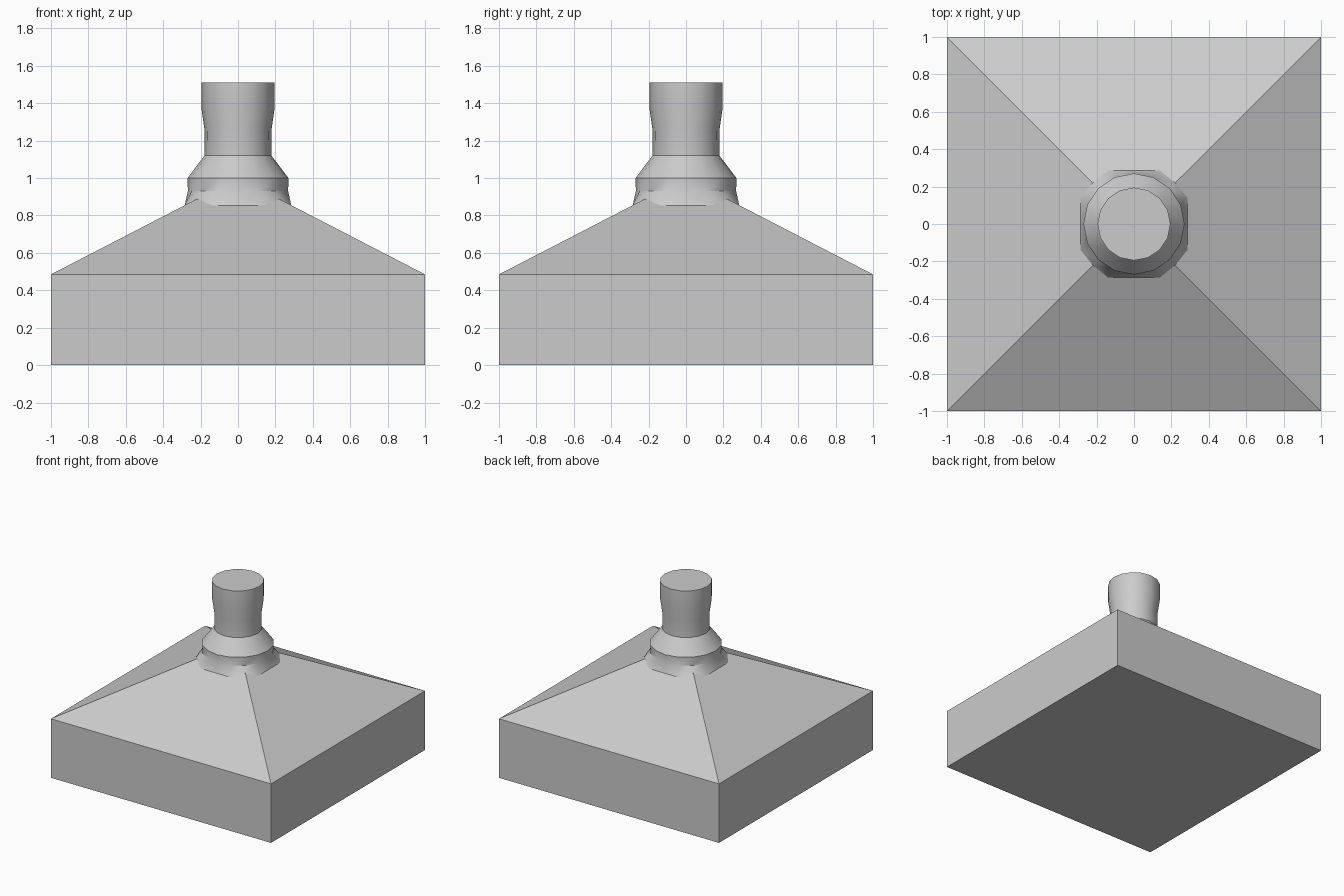
import bpy, bmesh, math

cube = bpy.data.objects.get("Cube")
if cube:
    bpy.data.objects.remove(cube, do_unlink=True)

grey = bpy.data.materials.new("brushed grey metal")
grey.use_nodes = True
COLOUR = (0.6, 0.6, 0.6, 1)
grey.diffuse_color = COLOUR
grey.node_tree.nodes["Principled BSDF"].inputs["Base Color"].default_value = COLOUR

SIDES = 16
RIM_Z, SLOPE = 0.485, 0.517


def roof_z(x, y):
    return RIM_Z + SLOPE * (1 - max(abs(x), abs(y)))


def circle(bm, r, z):
    angles = [2 * math.pi * i / SIDES for i in range(SIDES)]
    return [bm.verts.new((r * math.cos(a), r * math.sin(a), z)) for a in angles]


def bridge(bm, low, high):
    n = len(low)
    return [bm.faces.new((low[i], low[(i + 1) % n], high[(i + 1) % n], high[i]))
            for i in range(n)]


bm = bmesh.new()

# square canopy skirt, closed underneath
corners = [(1, -1), (1, 1), (-1, 1), (-1, -1)]
base = [bm.verts.new((x, y, 0)) for x, y in corners]
rim = [bm.verts.new((x, y, RIM_Z)) for x, y in corners]
flat = bridge(bm, base, rim)
flat.append(bm.faces.new(base[::-1]))

# rounded-square neck seat lying on the sloping roof
quarter = [(0.285, 0), (0.285, 0.14), (0.22, 0.22), (0.14, 0.285)]
seat = []
for turn in range(4):
    for x, y in quarter:
        for _ in range(turn):
            x, y = -y, x
        seat.append(bm.verts.new((x, y, roof_z(x, y))))

# four sloping roof panels
for k in range(4):
    inner = [seat[(4 * k + j) % SIDES] for j in (2, 1, 0, -1, -2)]
    flat.append(bm.faces.new([rim[k], rim[(k + 1) % 4]] + inner))

# collar, shoulder and flue as stacked rings
ring = seat
for r, z in [(0.268, 0.93), (0.27, 1.0), (0.179, 1.12), (0.178, 1.25),
             (0.195, 1.37), (0.195, 1.51)]:
    upper = circle(bm, r, z)
    bridge(bm, ring, upper)
    ring = upper
flat.append(bm.faces.new(ring))

bm.faces.index_update()
flat_ids = [f.index for f in flat]
mesh = bpy.data.meshes.new("extractor_hood")
bm.to_mesh(mesh)
bm.free()
mesh.materials.append(grey)
hood = bpy.data.objects.new("extractor_hood", mesh)
bpy.context.collection.objects.link(hood)

# smooth neck, flat panels
bpy.ops.object.select_all(action='DESELECT')
hood.select_set(True)
bpy.context.view_layer.objects.active = hood
bpy.ops.object.shade_smooth_by_angle(angle=math.radians(30))
for i in flat_ids:
    mesh.polygons[i].use_smooth = False
